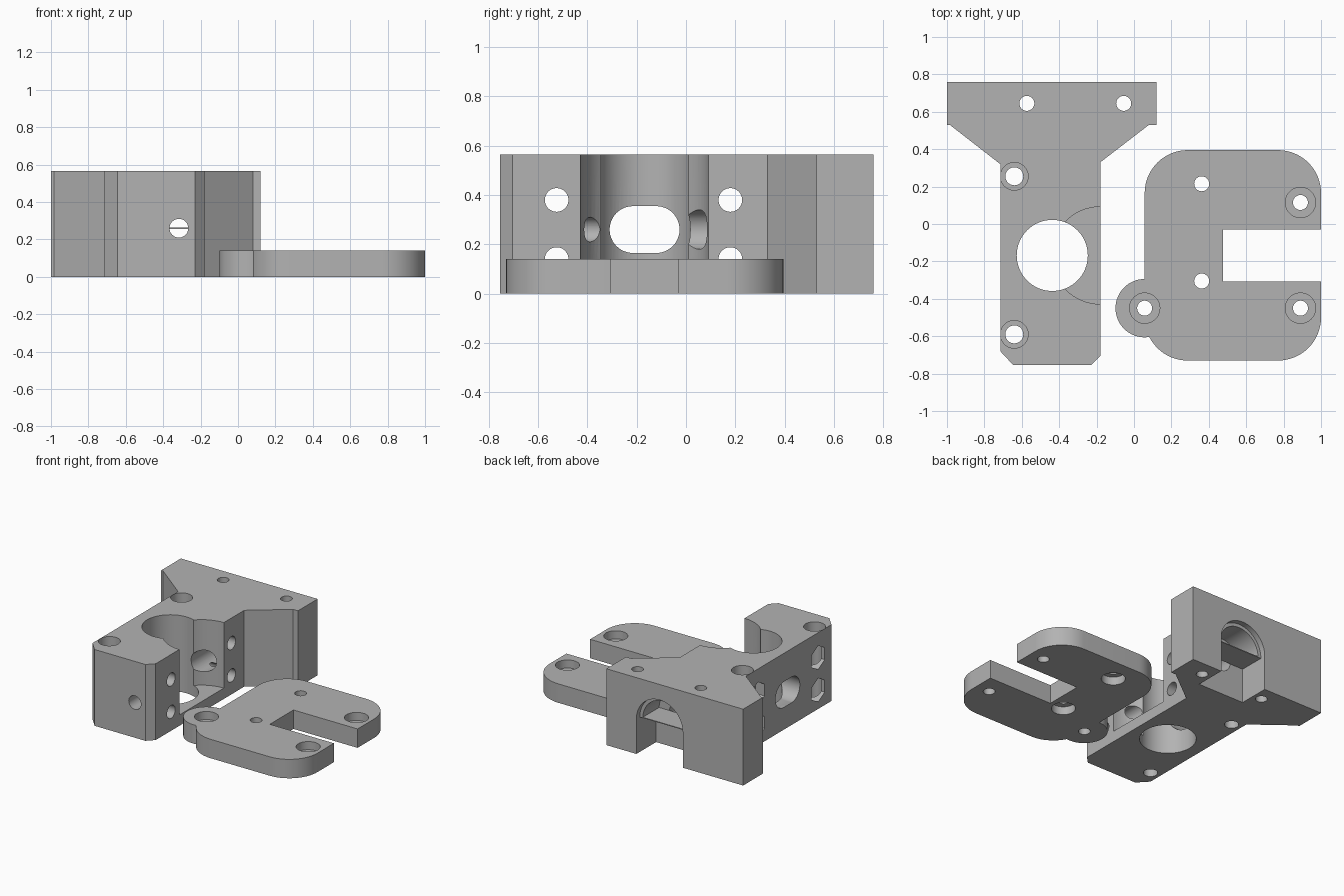
import bpy, bmesh, math
from mathutils import Matrix, Vector

if "Cube" in bpy.data.objects:
    bpy.data.objects.remove(bpy.data.objects["Cube"], do_unlink=True)

grey = bpy.data.materials.new("plain_grey")
grey.use_nodes = True
COLOUR = (0.45, 0.45, 0.45, 1)
grey.diffuse_color = COLOUR
grey.node_tree.nodes["Principled BSDF"].inputs["Base Color"].default_value = COLOUR


def make(name, bm):
    bmesh.ops.recalc_face_normals(bm, faces=bm.faces)
    mesh = bpy.data.meshes.new(name)
    bm.to_mesh(mesh)
    bm.free()
    mesh.materials.append(grey)
    ob = bpy.data.objects.new(name, mesh)
    bpy.context.collection.objects.link(ob)
    return ob


def prism(name, outline, z0, z1):
    bm = bmesh.new()
    face = bm.faces.new([bm.verts.new((x, y, z0)) for x, y in outline])
    new = bmesh.ops.extrude_face_region(bm, geom=[face])["geom"]
    top = [v for v in new if isinstance(v, bmesh.types.BMVert)]
    bmesh.ops.translate(bm, verts=top, vec=(0, 0, z1 - z0))
    return make(name, bm)


def rod(start, end, r, sides=48, name="cutter"):
    a, b = Vector(start), Vector(end)
    turn = (b - a).to_track_quat("Z", "Y").to_matrix().to_4x4()
    bm = bmesh.new()
    bmesh.ops.create_cone(bm, cap_ends=True, segments=sides, radius1=r, radius2=r,
                          depth=(b - a).length,
                          matrix=Matrix.Translation((a + b) / 2) @ turn)
    return make(name, bm)


def box(x0, x1, y0, y1, z0, z1, name="cutter"):
    return prism(name, [(x0, y0), (x1, y0), (x1, y1), (x0, y1)], z0, z1)


def combine(target, tool, operation="DIFFERENCE"):
    mod = target.modifiers.new("cut", "BOOLEAN")
    mod.operation, mod.solver, mod.object = operation, "EXACT", tool
    bpy.context.view_layer.objects.active = target
    bpy.ops.object.modifier_apply(modifier=mod.name)
    bpy.data.objects.remove(tool, do_unlink=True)


def finish(ob):
    bpy.ops.object.select_all(action="DESELECT")
    ob.select_set(True)
    bpy.context.view_layer.objects.active = ob
    bpy.ops.object.shade_smooth_by_angle(angle=math.radians(30))


# Tall T-shaped mounting block
H = 0.565
block = prism("mounting_block", [
    (-1, 0.76), (-1, 0.53), (-0.985, 0.53), (-0.715, 0.32), (-0.715, -0.68),
    (-0.645, -0.755), (-0.23, -0.755), (-0.18, -0.705), (-0.18, 0.33),
    (0.08, 0.53), (0.12, 0.53), (0.12, 0.76)], 0, H)

# Vertical bore, and the side pocket that leaves a thin floor
CY, CZ = -0.168, 0.26
combine(block, rod((-0.437, CY, -0.1), (-0.437, CY, 0.7), 0.19, 64))
combine(block, rod((-0.18, CY, 0.08), (-0.18, CY, 0.7), 0.26, 64))

# Rounded window in the side wall
window = rod((-0.9, CY - 0.047, CZ), (-0.45, CY - 0.047, CZ), 0.095)
combine(window, box(-0.9, -0.45, CY - 0.047, CY + 0.047, CZ - 0.095, CZ + 0.095), "UNION")
combine(window, rod((-0.9, CY + 0.047, CZ), (-0.45, CY + 0.047, CZ), 0.095), "UNION")
combine(block, window)

# Cross bolts with hexagonal nut pockets
for y in (-0.525, 0.18):
    for z in (0.14, 0.38):
        combine(block, rod((-0.9, y, z), (0, y, z), 0.048))
        combine(block, rod((-0.9, y, z), (-0.64, y, z), 0.088, 6))

# Counterbored screws and plain flange screws
for y in (-0.59, 0.255):
    combine(block, rod((-0.64, y, -0.1), (-0.64, y, 0.7), 0.048))
    combine(block, rod((-0.64, y, H - 0.09), (-0.64, y, 0.7), 0.074))
for x in (-0.573, -0.055):
    combine(block, rod((x, 0.645, -0.1), (x, 0.645, 0.7), 0.04))

# Lengthwise shaft passage and stepped arch at the back
SX = -0.316
combine(block, rod((SX, -0.9, CZ), (SX, -0.2, CZ), 0.05))
combine(block, rod((SX, -0.1, CZ), (SX, 0.6, CZ), 0.08))
combine(block, rod((SX, 0.53, CZ), (SX, 0.9, CZ), 0.165, 64))
combine(block, rod((SX, 0.72, CZ), (SX, 0.9, CZ), 0.19, 64))
combine(block, box(SX - 0.19, SX + 0.19, 0.53, 0.9, -0.1, CZ))
finish(block)

# Thin bridging layer under the arch
box(SX - 0.19, SX + 0.19, 0.53, 0.72, CZ - 0.003, CZ + 0.003, "bridge_layer")

# Low clamp plate with rounded corners
T, R = 0.14, 0.23
outline = []
for cx, cy, start in ((1 - R, 0.395 - R, 0), (0.057 + R, 0.395 - R, 90),
                      (0.057 + R, -0.73 + R, 180), (1 - R, -0.73 + R, 270)):
    for i in range(17):
        a = math.radians(start + 90 * i / 16)
        outline.append((cx + R * math.cos(a), cy + R * math.sin(a)))
plate = prism("clamp_plate", outline, 0, T)
combine(plate, rod((0.057, -0.45, 0), (0.057, -0.45, T), 0.156, 64), "UNION")
combine(plate, box(0.475, 1.2, -0.307, -0.03, -0.1, 0.3))

# Plate screws recessed from above
for x, y in ((0.89, 0.115), (0.89, -0.45), (0.057, -0.45)):
    combine(plate, rod((x, y, -0.1), (x, y, 0.3), 0.04))
    combine(plate, rod((x, y, T - 0.06), (x, y, 0.3), 0.081))

# Plate screws recessed from below
for y in (0.215, -0.305):
    combine(plate, rod((0.362, y, -0.1), (0.362, y, 0.3), 0.04))
    combine(plate, rod((0.362, y, -0.1), (0.362, y, 0.06), 0.081))
finish(plate)
